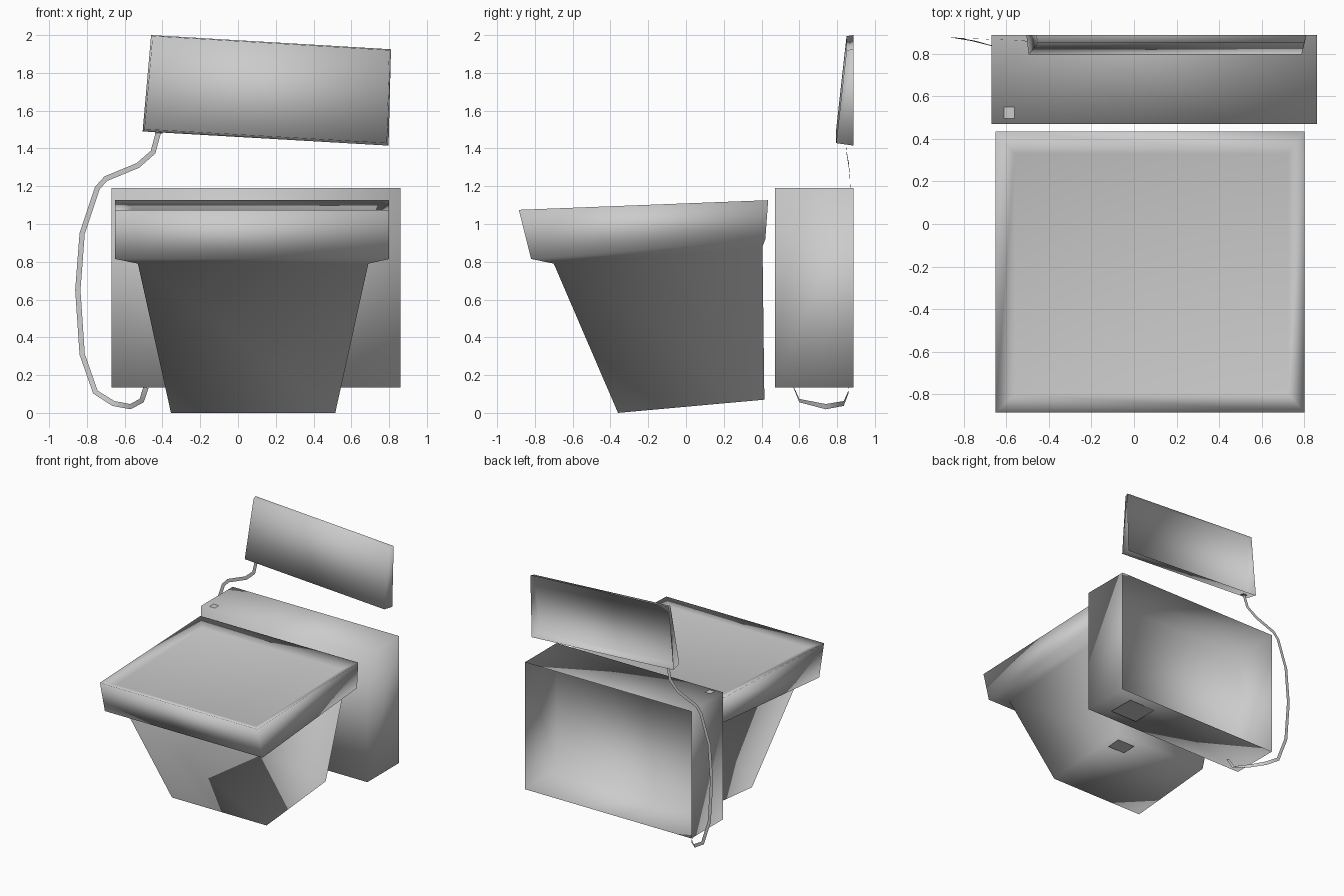
import bpy
from mathutils import Vector

if "Cube" in bpy.data.objects:
    bpy.data.objects.remove(bpy.data.objects["Cube"])


def add_mesh(name, verts, faces):
    mesh = bpy.data.meshes.new(name)
    mesh.from_pydata(verts, [], faces)
    for p in mesh.polygons:
        p.use_smooth = True
    mesh.update()
    obj = bpy.data.objects.new(name, mesh)
    bpy.context.collection.objects.link(obj)
    return obj


def loft(name, rings, cap_start=True, cap_end=False):
    """Skin a list of four-point rings; ends are capped on request."""
    verts = [v for r in rings for v in r]
    faces = []
    for k in range(len(rings) - 1):
        a, b = 4 * k, 4 * k + 4
        for i in range(4):
            j = (i + 1) % 4
            faces.append((a + i, b + i, b + j, a + j))
    if cap_start:
        faces.append((0, 1, 2, 3))
    if cap_end:
        n = len(verts)
        faces.append((n - 1, n - 2, n - 3, n - 4))
    return add_mesh(name, verts, faces)


def tilted_ring(x0, x1, front, back):
    """Rectangle given by its x range and (y, z) of its front and back edges."""
    return [(x0, *front), (x1, *front), (x1, *back), (x0, *back)]


def upright_ring(points, ys):
    return [(x, y, z) for (x, z), y in zip(points, ys)]


# monitor lying on its back: sunken screen, rim, lip, neck, base
loft("monitor", [
    tilted_ring(-0.56, 0.725, (-0.80, 1.048), (0.33, 1.092)),
    tilted_ring(-0.65, 0.80, (-0.885, 1.075), (0.435, 1.126)),
    tilted_ring(-0.65, 0.80, (-0.82, 0.815), (0.42, 0.92)),
    tilted_ring(-0.53, 0.69, (-0.70, 0.79), (0.405, 0.88)),
    tilted_ring(-0.355, 0.515, (-0.36, 0.0), (0.415, 0.07)),
], cap_end=True)

# computer case: thin shell open at the back
case = [(-0.67, 0.135), (0.86, 0.135), (0.86, 1.19), (-0.67, 1.19)]
loft("case", [upright_ring(case, [0.47] * 4), upright_ring(case, [0.887] * 4)])

# keyboard: wedge-shaped shell, open at the back
kb_front = [(-0.495, 1.502), (0.788, 1.428), (0.80, 1.92), (-0.452, 1.995)]
kb_back = [(-0.505, 1.49), (0.797, 1.415), (0.81, 1.925), (-0.46, 2.0)]
loft("keyboard", [upright_ring(kb_front, [0.795, 0.795, 0.85, 0.85]),
                  upright_ring(kb_back, [0.887] * 4)])

# small plates: case button, case bottom plate, monitor socket, keyboard socket
loft("case_button", [tilted_ring(-0.61, -0.56, (0.495, 1.192), (0.55, 1.192))])
for name, x0, x1, front, back in (
        ("case_bottom_plate", 0.46, 0.71, (0.57, 0.128), (0.80, 0.128)),
        ("monitor_socket", 0.30, 0.46, (0.237, 0.047), (0.357, 0.057)),
        ("keyboard_socket", -0.44, -0.40, (0.825, 1.484), (0.86, 1.480))):
    loft(name, [tilted_ring(x1, x0, front, back)])

# cable: flat ribbon from the keyboard down to the underside of the case
path = [Vector(p) for p in (
    (-0.42, 0.84, 1.49), (-0.45, 0.85, 1.38), (-0.53, 0.862, 1.31),
    (-0.70, 0.868, 1.24), (-0.745, 0.87, 1.19), (-0.825, 0.873, 0.95),
    (-0.848, 0.875, 0.65), (-0.825, 0.872, 0.31), (-0.755, 0.86, 0.11),
    (-0.66, 0.835, 0.05), (-0.57, 0.74, 0.033), (-0.51, 0.60, 0.065),
    (-0.487, 0.57, 0.135))]
verts = []
for i, p in enumerate(path):
    t = path[min(i + 1, len(path) - 1)] - path[max(i - 1, 0)]
    side = Vector((-t.z, 0, t.x)).normalized() * 0.014
    verts += [p + side, p - side]
add_mesh("cable", verts, [(2 * i, 2 * i + 1, 2 * i + 3, 2 * i + 2)
                          for i in range(len(path) - 1)])
